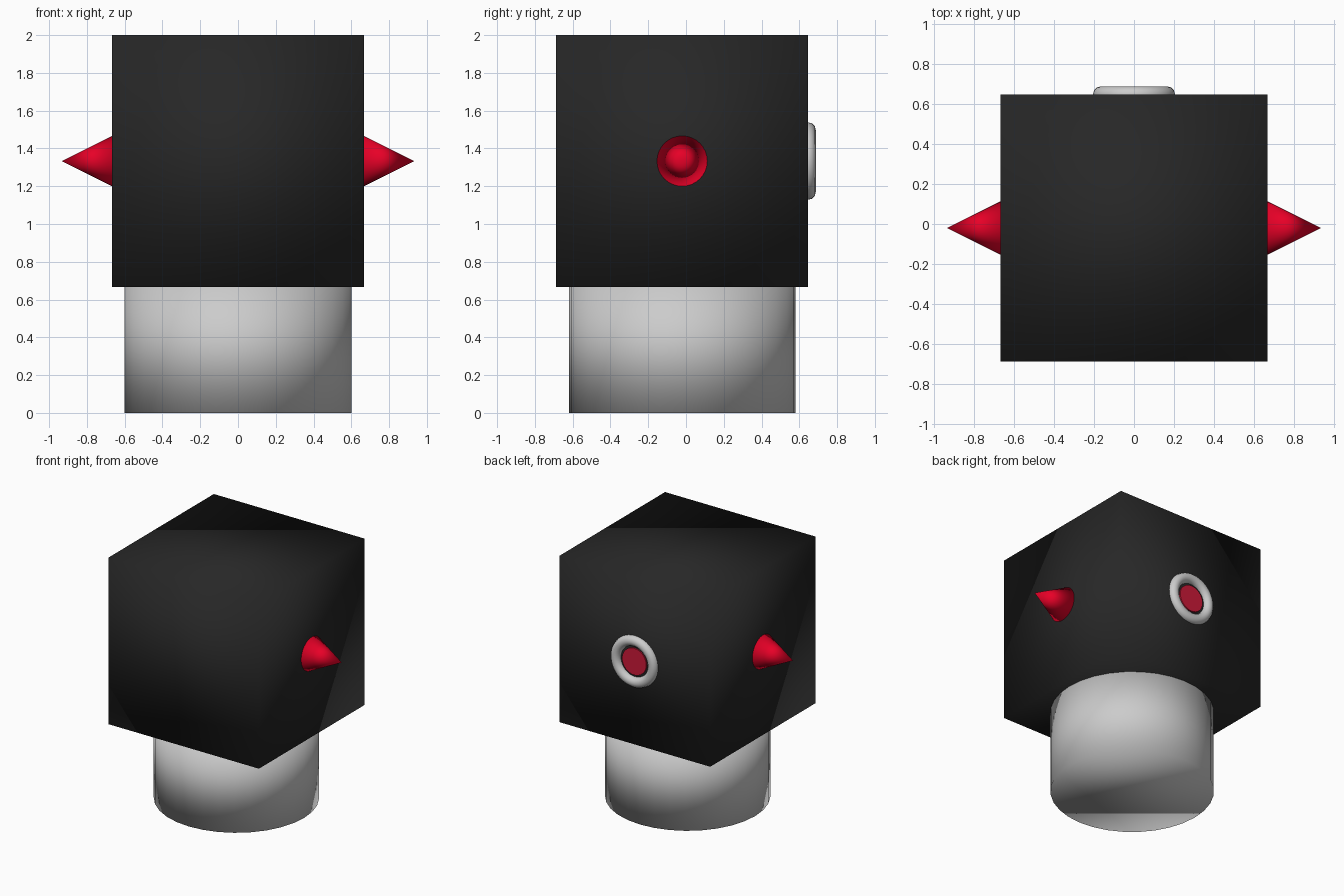
import bpy
from math import pi

if "Cube" in bpy.data.objects:
    bpy.data.objects.remove(bpy.data.objects["Cube"])

CY = -0.0205          # depth centre of head and base
CZ = 1.3333           # height centre of head
HALF = 0.6667         # half the head size
BACK = CY + HALF      # back face of head


def material(name, colour):
    m = bpy.data.materials.new(name)
    m.diffuse_color = (*colour, 1)
    m.use_nodes = True
    m.node_tree.nodes["Principled BSDF"].inputs["Base Color"].default_value = m.diffuse_color
    return m


black = material("black", (0.02, 0.02, 0.02))
red = material("red", (0.8, 0.0, 0.02))
crimson = material("crimson", (0.6, 0.01, 0.04))


def finish(name, mat=None):
    ob = bpy.context.object
    ob.name = name
    bpy.ops.object.shade_smooth()
    if mat:
        ob.data.materials.append(mat)
    return ob


# Round base
bpy.ops.mesh.primitive_cylinder_add(vertices=32, radius=0.6, depth=0.68,
                                    location=(0, CY, 0.34))
finish("base")

# Cubic head
bpy.ops.mesh.primitive_cube_add(size=2 * HALF, location=(0, CY, CZ))
finish("head", black)

# Side spikes, one on each side
for side, label in ((1, "right"), (-1, "left")):
    bpy.ops.mesh.primitive_cone_add(vertices=32, radius1=0.1333, depth=0.2667,
                                    location=(side * (HALF + 0.1333), CY, CZ),
                                    rotation=(0, side * pi / 2, 0))
    finish("spike_" + label, red)

# Ring on the back
bpy.ops.mesh.primitive_torus_add(major_radius=0.164, minor_radius=0.041,
                                 major_segments=48, minor_segments=12,
                                 location=(0, BACK, CZ), rotation=(pi / 2, 0, 0))
finish("back_ring")

# Flat button inside the ring
bpy.ops.mesh.primitive_cylinder_add(vertices=32, radius=0.107, depth=0.04,
                                    location=(0, BACK - 0.01, CZ),
                                    rotation=(pi / 2, 0, 0))
finish("back_button", crimson)
bpy.ops.object.shade_smooth_by_angle()
